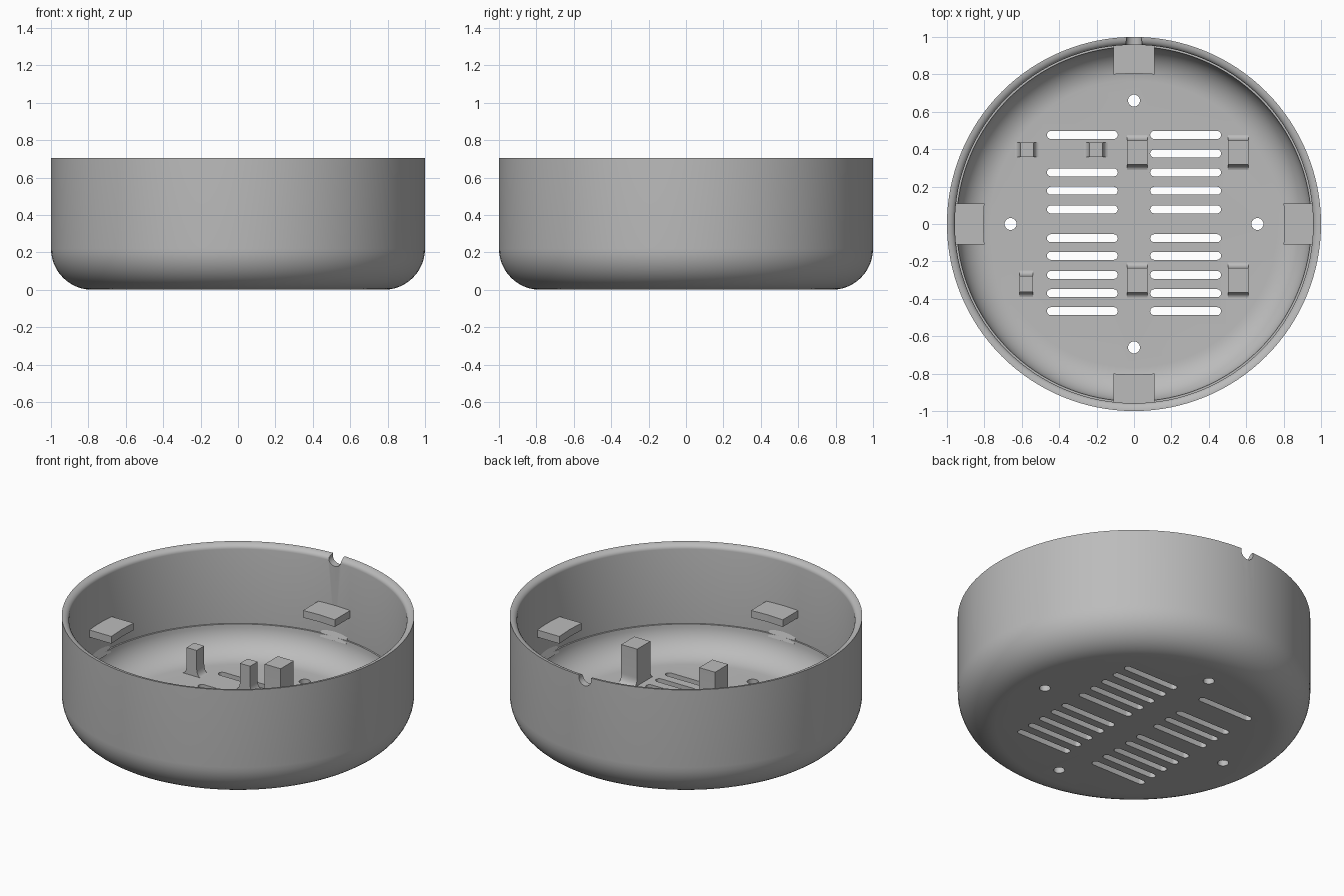
import bpy, bmesh, math
from mathutils import Matrix, Vector

cube = bpy.data.objects.get("Cube")
if cube:
    bpy.data.objects.remove(cube, do_unlink=True)

grey = bpy.data.materials.new("plain grey")
grey.use_nodes = True
GREY = (0.5, 0.5, 0.5, 1)
grey.diffuse_color = GREY
grey.node_tree.nodes["Principled BSDF"].inputs["Base Color"].default_value = GREY

FLOOR = 0.04   # top of the base plate
RIM = 0.705    # overall height


def make(name, bm):
    bmesh.ops.recalc_face_normals(bm, faces=bm.faces)
    mesh = bpy.data.meshes.new(name)
    bm.to_mesh(mesh)
    bm.free()
    mesh.materials.append(grey)
    obj = bpy.data.objects.new(name, mesh)
    bpy.context.collection.objects.link(obj)
    return obj


def select(obj):
    bpy.ops.object.select_all(action="DESELECT")
    obj.select_set(True)
    bpy.context.view_layer.objects.active = obj


def prism(bm, outline, depth, matrix):
    """Extrude an outline along local z by depth, then place it."""
    face = bm.faces.new([bm.verts.new((x, y, 0)) for x, y in outline])
    out = bmesh.ops.extrude_face_region(bm, geom=[face])["geom"]
    top = [v for v in out if isinstance(v, bmesh.types.BMVert)]
    bmesh.ops.translate(bm, verts=top, vec=(0, 0, depth))
    bmesh.ops.transform(bm, verts=list(face.verts) + top, matrix=matrix)


def arc(cx, cy, rx, ry, start, end, steps):
    angles = [math.radians(start + (end - start) * i / steps) for i in range(steps + 1)]
    return [(cx + rx * math.cos(a), cy + ry * math.sin(a)) for a in angles]


# Round shell: rounded base, rolled rim, small inner ledge
profile = arc(0.78, 0.22, 0.22, 0.22, -90, 0, 12)
profile += [(1, RIM)] + arc(1, 0.675, 0.042, 0.03, 100, 180, 5)
profile += [(0.958, 0.21), (0.948, 0.21)]
profile += arc(0.768, 0.21, 0.18, 0.17, 0, -90, 12)[1:]
bm = bmesh.new()
verts = [bm.verts.new((r, 0, z)) for r, z in profile]
edges = [bm.edges.new(pair) for pair in zip(verts, verts[1:])]
bmesh.ops.spin(bm, geom=verts + edges, axis=(0, 0, 1), cent=(0, 0, 0),
               angle=math.tau, steps=128)
bmesh.ops.remove_doubles(bm, verts=bm.verts, dist=0.0005)
bmesh.ops.holes_fill(bm, edges=[e for e in bm.edges if e.is_boundary], sides=0)
shell = make("round_shell", bm)

# Cutters: vent slots, screw holes, cable notch
bm = bmesh.new()
rows = [0.476, 0.377, 0.276, 0.178, 0.078, -0.076, -0.17, -0.272, -0.37, -0.466]
half, rad = 0.168, 0.0215
slot = arc(half, 0, rad, rad, -90, 90, 8) + arc(-half, 0, rad, rad, 90, 270, 8)
for side in (-1, 1):
    for i, y in enumerate(rows):
        if side < 0 and i == 1:   # blocked by the small posts
            continue
        prism(bm, slot, 0.2, Matrix.Translation((side * 0.276, y, -0.1)))
hole = arc(0, 0, 0.032, 0.032, 0, 360, 24)[:-1]
for i in range(4):
    spot = Matrix.Rotation(i * math.pi / 2, 4, "Z") @ Vector((0.66, 0, -0.1))
    prism(bm, hole, 0.2, Matrix.Translation(spot))
notch = arc(0, 0, 0.043, 0.043, 0, 360, 24)[:-1]
prism(bm, notch, 0.3, Matrix.Translation((0, 1.15, 0.69)) @ Matrix.Rotation(math.pi / 2, 4, "X"))
cutter = make("cutter", bm)
cutter.hide_render = True

cut = shell.modifiers.new("openings", "BOOLEAN")
cut.operation, cut.solver, cut.object = "DIFFERENCE", "EXACT", cutter
select(shell)
bpy.ops.object.modifier_apply(modifier=cut.name)
bpy.data.objects.remove(cutter, do_unlink=True)
bpy.ops.object.shade_smooth_by_angle(angle=math.radians(35))

# Four wall tabs, each over a small ramp on the ledge
tab_outline = [(0.8, -0.11), (0.955, -0.11), (0.968, 0), (0.955, 0.11), (0.8, 0.11), (0.806, 0)]
ramp_outline = [(0.94, 0.19), (0.97, 0.19), (0.97, 0.27)]
for i, where in enumerate(("left", "back", "right", "front")):
    turn = Matrix.Rotation(i * math.pi / 2, 4, "Z")
    bm = bmesh.new()
    prism(bm, tab_outline, 0.045, turn @ Matrix.Translation((0, 0, 0.357)))
    prism(bm, ramp_outline, 0.18,
          turn @ Matrix.Translation((0, 0.09, 0)) @ Matrix.Rotation(math.pi / 2, 4, "X"))
    make(f"{where}_wall_tab", bm)


def post(name, x, y, span, width, top, along_y, flare=0.028):
    """Square post with flared feet on two opposite sides."""
    h = span / 2
    foot = arc(h + flare, FLOOR + 0.05, flare, 0.05, 270, 180, 6)
    outline = [(h + flare, FLOOR - 0.01)] + foot + [(h, top)]
    outline += [(-u, z) for u, z in reversed(outline)]
    bm = bmesh.new()
    spin = Matrix.Rotation(math.pi / 2 if along_y else 0, 4, "Z")
    prism(bm, outline, width, Matrix.Translation((x, y, 0)) @ spin
          @ Matrix.Translation((0, width / 2, 0)) @ Matrix.Rotation(math.pi / 2, 4, "X"))
    obj = make(name, bm)
    select(obj)
    bpy.ops.object.shade_smooth_by_angle(angle=math.radians(35))


# Tall board posts and short board posts
for x, across in ((0.018, "middle"), (0.558, "left")):
    for y, along in ((0.382, "back"), (-0.3, "front")):
        post(f"tall_post_{along}_{across}", x, y, 0.13, 0.11, 0.27, True)
post("short_post_back_right", -0.573, 0.397, 0.07, 0.075, 0.205, False)
post("short_post_back_middle", -0.203, 0.397, 0.07, 0.075, 0.205, False)
post("short_post_front_right", -0.576, -0.32, 0.085, 0.07, 0.205, True)
